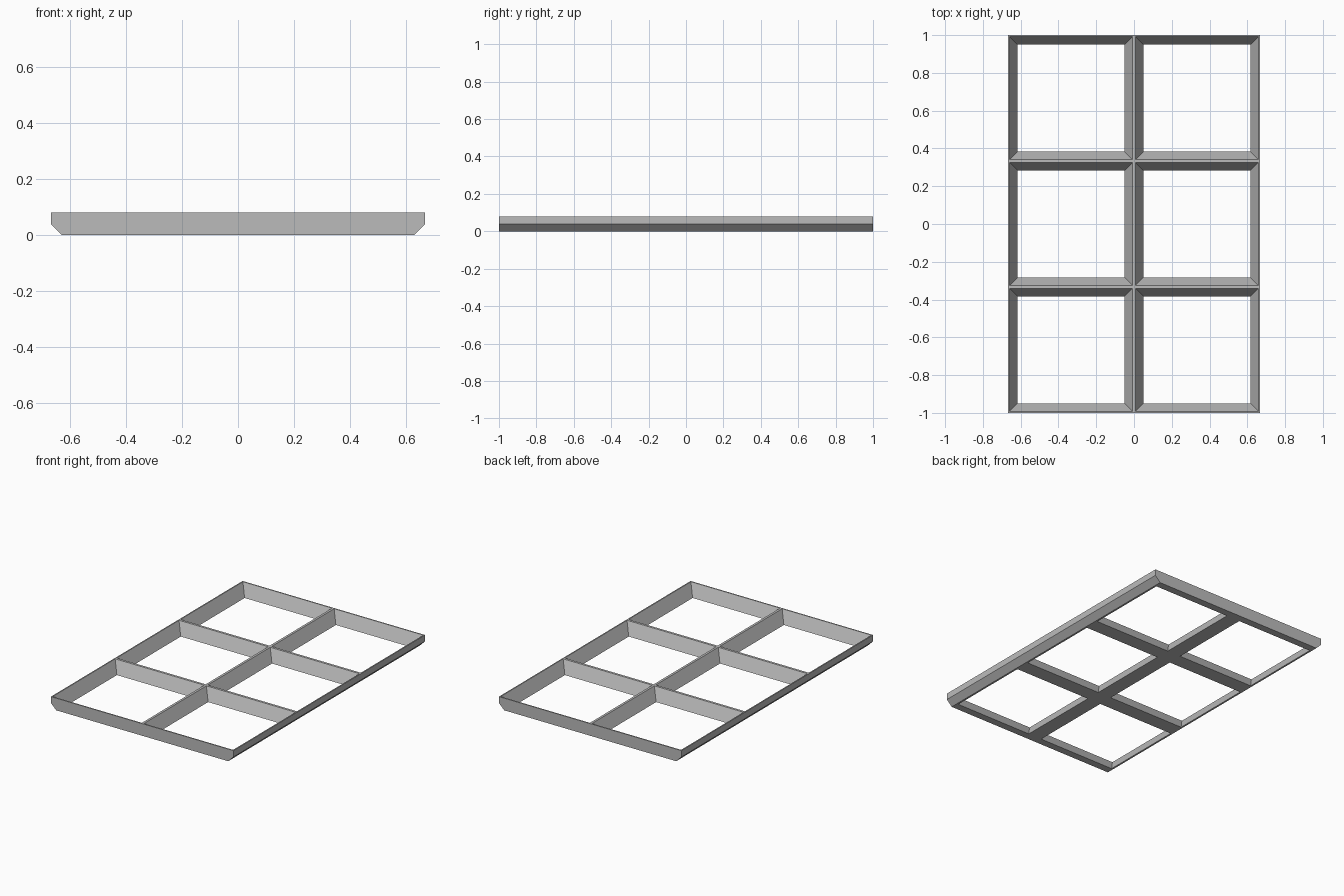
import bpy
import bmesh

cube = bpy.data.objects.get("Cube")
if cube:
    bpy.data.objects.remove(cube, do_unlink=True)

COLS, ROWS = 2, 3
CELL = 2 / 3
HEIGHT = 0.08
TOP_INSET, BOTTOM_INSET = 0.008, 0.05
CHAMFER = 0.038
HALF_X, HALF_Y = COLS * CELL / 2, ROWS * CELL / 2

gray = bpy.data.materials.new("light gray")
gray.use_nodes = True
color = (0.5, 0.5, 0.5, 1)
gray.diffuse_color = color
gray.node_tree.nodes["Principled BSDF"].inputs["Base Color"].default_value = color


def new_object(name, bm):
    bmesh.ops.recalc_face_normals(bm, faces=bm.faces)
    mesh = bpy.data.meshes.new(name)
    bm.to_mesh(mesh)
    bm.free()
    mesh.materials.append(gray)
    obj = bpy.data.objects.new(name, mesh)
    bpy.context.collection.objects.link(obj)
    return obj


def loft(bm, rings):
    """Closed solid through rings of equal vertex count."""
    rings = [[bm.verts.new(p) for p in ring] for ring in rings]
    for low, high in zip(rings, rings[1:]):
        for i in range(len(low)):
            j = (i + 1) % len(low)
            bm.faces.new((low[i], low[j], high[j], high[i]))
    bm.faces.new(rings[0])
    bm.faces.new(rings[-1])


def rectangle(cx, cy, hx, hy, z):
    return [(cx - hx, cy - hy, z), (cx + hx, cy - hy, z),
            (cx + hx, cy + hy, z), (cx - hx, cy + hy, z)]


# Slab whose long lower edges are chamfered
profile = [(HALF_X - CHAMFER, 0), (HALF_X, CHAMFER), (HALF_X, HEIGHT)]
outline = profile + [(-x, z) for x, z in reversed(profile)]
bm = bmesh.new()
loft(bm, [[(x, y, z) for x, z in outline] for y in (-HALF_Y, HALF_Y)])
frame = new_object("grid_frame", bm)

# Tapered openings, wider at the top, extended past both faces of the slab
bm = bmesh.new()
slope = (BOTTOM_INSET - TOP_INSET) / HEIGHT
MARGIN = 0.01
for col in range(COLS):
    for row in range(ROWS):
        cx = (col + 0.5) * CELL - HALF_X
        cy = (row + 0.5) * CELL - HALF_Y
        low = CELL / 2 - BOTTOM_INSET - slope * MARGIN
        high = CELL / 2 - TOP_INSET + slope * MARGIN
        loft(bm, [rectangle(cx, cy, low, low, -MARGIN),
                  rectangle(cx, cy, high, high, HEIGHT + MARGIN)])
cutter = new_object("opening_cutter", bm)
cutter.hide_render = True
cutter.hide_viewport = True

# Cut the openings into the frame
cut = frame.modifiers.new("Openings", 'BOOLEAN')
cut.operation = 'DIFFERENCE'
cut.solver = 'EXACT'
cut.object = cutter
bpy.context.view_layer.update()
evaluated = frame.evaluated_get(bpy.context.evaluated_depsgraph_get())
mesh = bpy.data.meshes.new_from_object(evaluated)
frame.modifiers.clear()
frame.data = mesh
bpy.data.objects.remove(cutter, do_unlink=True)
